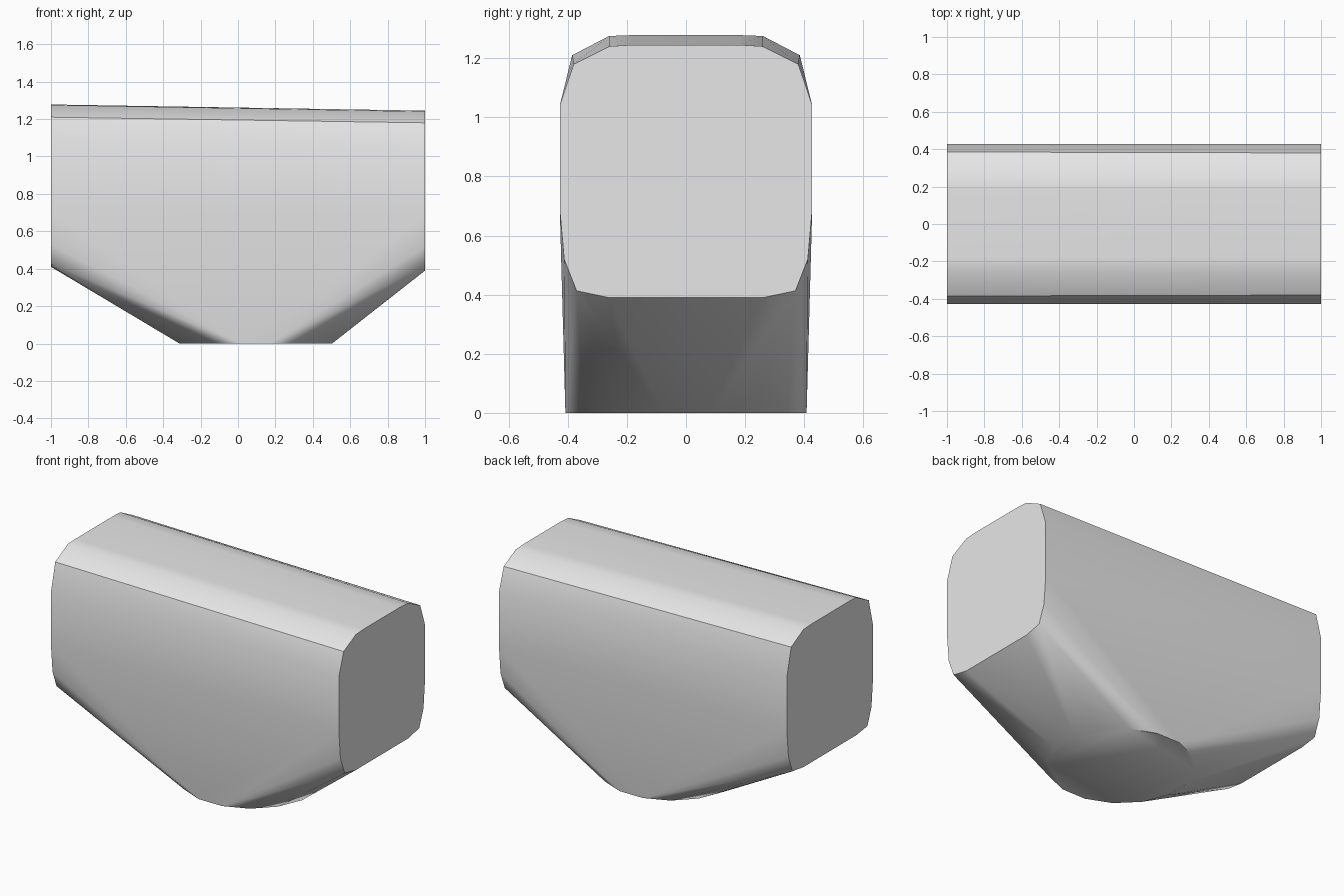
import bpy, bmesh, math

cube = bpy.data.objects.get("Cube")
if cube:
    bpy.data.objects.remove(cube, do_unlink=True)

# Plain grey material
grey = bpy.data.materials.new("light_grey")
grey.use_nodes = True
colour = (0.8, 0.8, 0.8, 1.0)
grey.diffuse_color = colour
grey.node_tree.nodes["Principled BSDF"].inputs["Base Color"].default_value = colour

# Half outlines (y, z) of the two end faces, bottom to top
right_end = [(0.26, 0.39), (0.37, 0.413), (0.412, 0.52), (0.427, 0.69),
             (0.427, 1.04), (0.38, 1.18), (0.26, 1.24), (0.18, 1.245)]
left_end = [(0.26, 0.41), (0.372, 0.425), (0.412, 0.53), (0.427, 0.70),
            (0.427, 1.04), (0.385, 1.21), (0.26, 1.275), (0.18, 1.278)]

bm = bmesh.new()
for x, outline in ((1, right_end), (-1, left_end)):
    for y, z in outline:
        for side in (-1, 1):
            bm.verts.new((x, side * y, z))

# Round foot, turned half a step so flat sides face the axes
SIDES = 16
radius = 0.408 / math.cos(math.pi / SIDES)
for i in range(SIDES):
    a = (i + 0.5) * math.tau / SIDES
    bm.verts.new((0.095 + radius * math.cos(a), radius * math.sin(a), 0))

# Taut skin stretched over the ends and the foot
hull = bmesh.ops.convex_hull(bm, input=bm.verts[:])
loose = [v for v in bm.verts if not v.link_faces]
bmesh.ops.delete(bm, geom=loose, context='VERTS')
bmesh.ops.dissolve_limit(bm, angle_limit=math.radians(0.2),
                         verts=bm.verts[:], edges=bm.edges[:])
bmesh.ops.recalc_face_normals(bm, faces=bm.faces[:])

mesh = bpy.data.meshes.new("body")
bm.to_mesh(mesh)
bm.free()
mesh.materials.append(grey)
body = bpy.data.objects.new("body", mesh)
bpy.context.collection.objects.link(body)

# Smooth sides with crisp rims
bpy.ops.object.select_all(action='DESELECT')
body.select_set(True)
bpy.context.view_layer.objects.active = body
bpy.ops.object.shade_smooth_by_angle(angle=math.radians(40))
